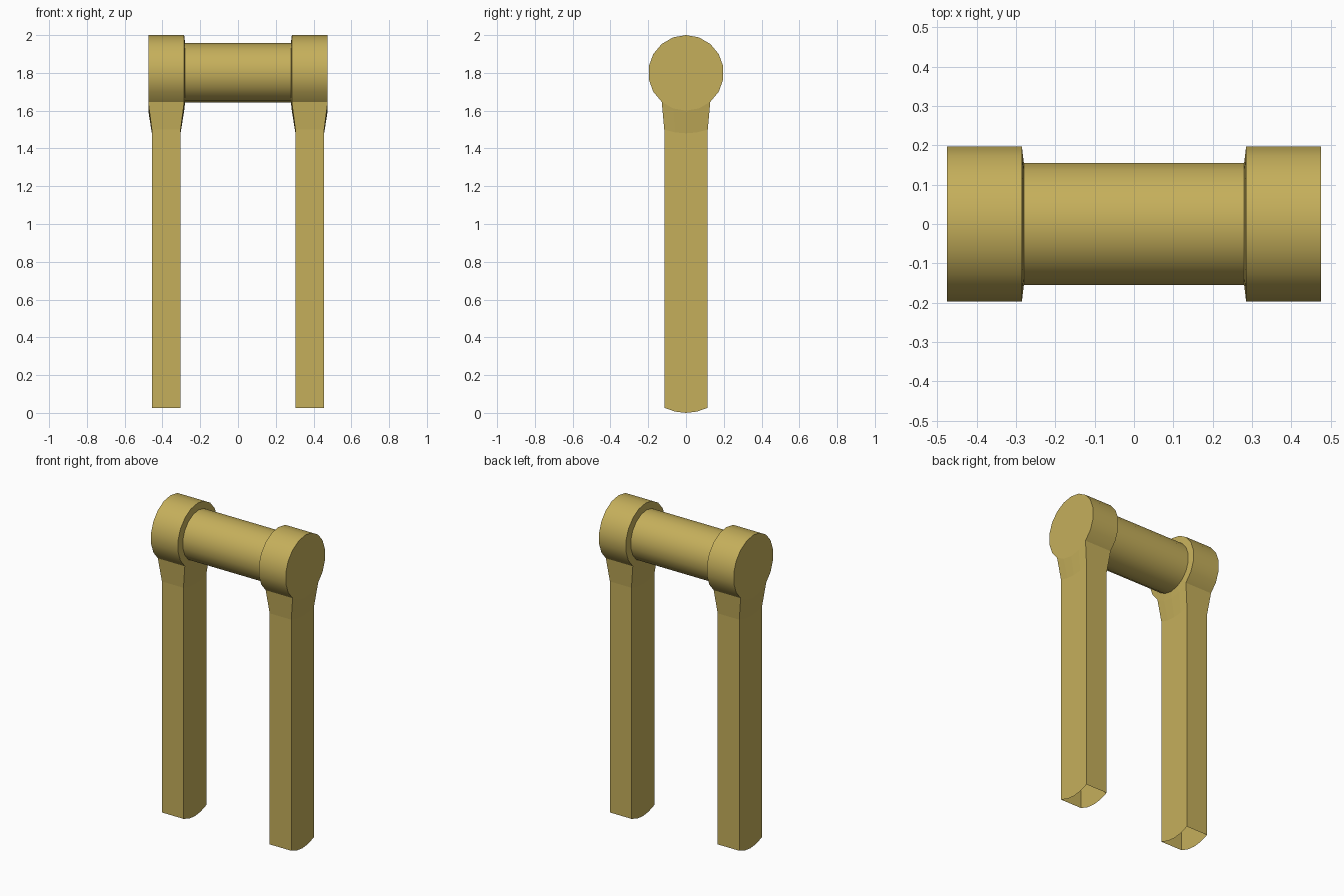
import bpy, bmesh, math

if "Cube" in bpy.data.objects:
    bpy.data.objects.remove(bpy.data.objects["Cube"])

N, AXIS_Z = 18, 1.8            # sides of the round parts, height of their axis

gold = bpy.data.materials.new("dull gold")
gold.diffuse_color = (0.56, 0.43, 0.105, 1)
gold.use_nodes = True
gold.node_tree.nodes["Principled BSDF"].inputs["Base Color"].default_value = gold.diffuse_color


def ring(bm, x, r):
    """Circle around the x axis, first vertex at the bottom."""
    return [bm.verts.new((x, r * math.sin(2 * math.pi * i / N),
                          AXIS_Z - r * math.cos(2 * math.pi * i / N))) for i in range(N)]


def bridge(bm, a, b, smooth=False, skip=()):
    n = len(a)
    for i in range(n):
        if i not in skip:
            j = (i + 1) % n
            bm.faces.new((a[i], a[j], b[j], b[i])).smooth = smooth


def finish(bm, name):
    bmesh.ops.recalc_face_normals(bm, faces=bm.faces[:])
    me = bpy.data.meshes.new(name)
    bm.to_mesh(me)
    bm.free()
    me.materials.append(gold)
    ob = bpy.data.objects.new(name, me)
    bpy.context.collection.objects.link(ob)
    return ob


# Crossbar: plain smooth tube between the two heads
bm = bmesh.new()
bridge(bm, ring(bm, -0.28, 0.157), ring(bm, 0.28, 0.157), smooth=True)
finish(bm, "crossbar")

# Leg: round head with a dished inner rim, its lowest four sides open into the leg
bm = bmesh.new()
outer, inner, rim = ring(bm, 0.475, 0.2), ring(bm, 0.285, 0.2), ring(bm, 0.28, 0.157)
bm.faces.new(outer)
bridge(bm, outer, inner, smooth=True, skip=(N - 2, N - 1, 0, 1))
bridge(bm, inner, rim)

# Collar and shaft: loops that follow the curve of the head's underside
low = (-2, -1, 0, 1, 2)
loop = [outer[i] for i in low] + [inner[i] for i in reversed(low)]
for z0, rise in ((1.48, 0.019), (0.0, 0.027)):
    def pt(x, i):
        return bm.verts.new((x, 0.0575 * i, z0 + rise * (i / 2) ** 2))
    nxt = [pt(0.456, i) for i in low] + [pt(0.304, i) for i in reversed(low)]
    bridge(bm, loop, nxt)
    loop = nxt                 # the foot stays open, as seen from below

leg = finish(bm, "leg_with_head")
leg.modifiers.new("mirror", 'MIRROR').use_mirror_merge = False
